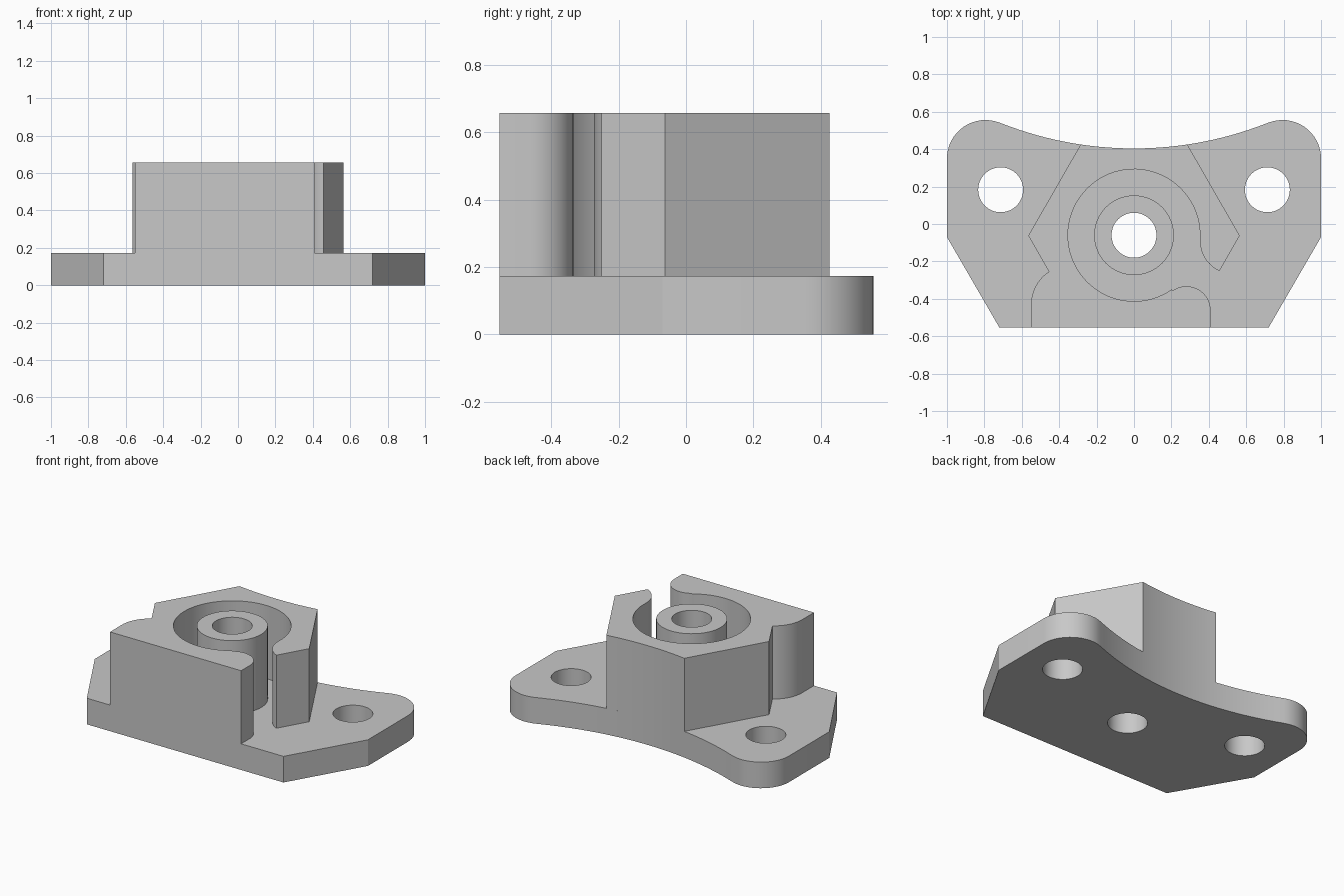
import bpy
import bmesh
from math import radians, cos, sin

cube = bpy.data.objects.get("Cube")
if cube:
    bpy.data.objects.remove(cube)

GREY = (0.58, 0.58, 0.58, 1.0)
grey = bpy.data.materials.new("plain grey")
grey.use_nodes = True
grey.diffuse_color = GREY
grey.node_tree.nodes["Principled BSDF"].inputs["Base Color"].default_value = GREY

PLATE_TOP, BODY_TOP = 0.173, 0.657
FRONT = -0.553
AXIS = (0, -0.06)          # centre of the pocket, boss and bore
BACK = (0, 2.34)           # centre of the large concave back arc
BACK_R = 1.936
BORE_R, BOSS_R, POCKET_R = 0.12, 0.213, 0.353


def arc(centre, r, start, end, n=16):
    """Points along an arc, angles in degrees."""
    angles = [radians(start + (end - start) * i / n) for i in range(n + 1)]
    return [(centre[0] + r * cos(a), centre[1] + r * sin(a)) for a in angles]


def circle(centre, r):
    return arc(centre, r, 0, 360, 64)[:-1]


def prism(name, loops, z0, z1):
    """Extrude an outline, with any further loops as holes, from z0 to z1."""
    bm = bmesh.new()
    for loop in loops:
        verts = [bm.verts.new((x, y, z0)) for x, y in loop]
        for a, b in zip(verts, verts[1:] + verts[:1]):
            bm.edges.new((a, b))
    bmesh.ops.remove_doubles(bm, verts=bm.verts[:], dist=0.003)
    bmesh.ops.triangle_fill(bm, edges=bm.edges[:], use_beauty=True)
    new = bmesh.ops.extrude_face_region(bm, geom=bm.faces[:])["geom"]
    moved = [v for v in new if isinstance(v, bmesh.types.BMVert)]
    bmesh.ops.translate(bm, verts=moved, vec=(0, 0, z1 - z0))
    bmesh.ops.recalc_face_normals(bm, faces=bm.faces[:])
    mesh = bpy.data.meshes.new(name)
    bm.to_mesh(mesh)
    bm.free()
    mesh.materials.append(grey)
    ob = bpy.data.objects.new(name, mesh)
    bpy.context.collection.objects.link(ob)
    bpy.ops.object.select_all(action="DESELECT")
    ob.select_set(True)
    bpy.context.view_layer.objects.active = ob
    bpy.ops.object.shade_smooth_by_angle(angle=radians(25))
    return ob


# Mounting plate: half outline mirrored, joined by the concave back arc
half = [(0.72, FRONT), (1, -0.07)]
half += arc((0.794, 0.35), 0.206, 0, 111.6)
mirrored = [(-x, y) for x, y in reversed(half)]
plate = half + arc(BACK, BACK_R, -68.4, -111.6, 40)[1:-1] + mirrored
holes = [circle((s * 0.713, 0.183), BORE_R) for s in (-1, 1)]
prism("mounting_plate", [plate, circle(AXIS, BORE_R)] + holes, 0, PLATE_TOP)

# Hexagonal housing with a round pocket opening through a side slot
body = [(-0.55, FRONT), (0.41, FRONT)]
body += arc((0.28, -0.463), 0.13, 0, 124.8)             # rounded slot lip
body += arc(AXIS, POCKET_R, -55.2, -363.2, 64)          # pocket wall
body += arc((0.53, -0.09), 0.177, 176.8, 245.6)         # slot side of the tip
body += [(0.565, -0.062)]
body += arc(BACK, BACK_R, -81.53, -98.47)               # back, flush with plate
body += [(-0.565, -0.062)]
body += arc((-0.341, -0.43), 0.209, 123, 180)           # front shoulder
prism("housing", [body], PLATE_TOP, BODY_TOP)

# Hollow boss inside the pocket
prism("boss", [circle(AXIS, BOSS_R), circle(AXIS, BORE_R)], PLATE_TOP, BODY_TOP)
